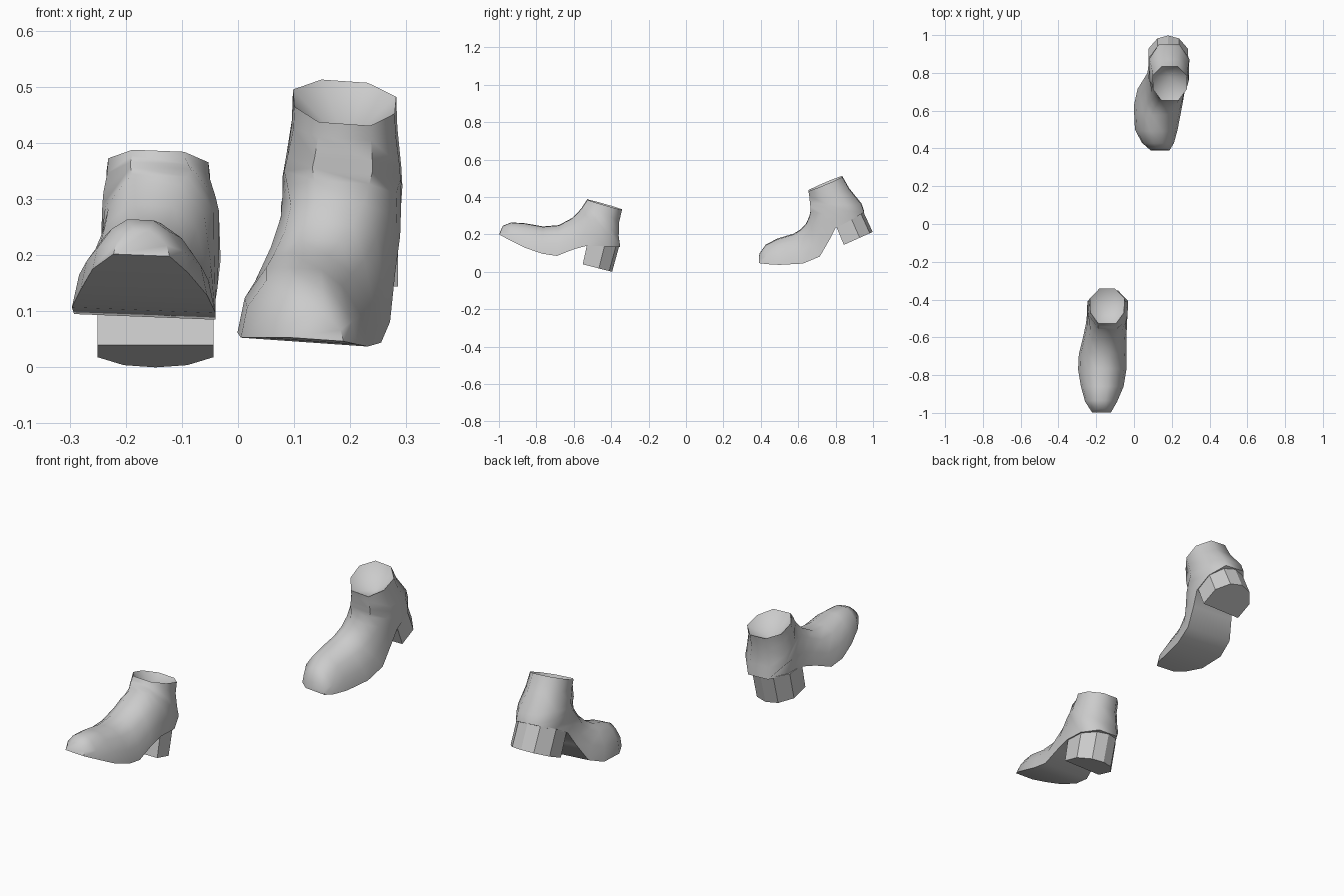
import bpy, bmesh, math
from mathutils import Vector

cube = bpy.data.objects.get("Cube")
if cube:
    bpy.data.objects.remove(cube, do_unlink=True)

# Single grey material
GREY = (0.6, 0.6, 0.6, 1.0)
mat = bpy.data.materials.new("grey")
mat.use_nodes = True
mat.diffuse_color = GREY
bsdf = next(n for n in mat.node_tree.nodes if n.type == 'BSDF_PRINCIPLED')
bsdf.inputs["Base Color"].default_value = GREY
bsdf.inputs["Roughness"].default_value = 0.8


def finish(bm, name, smooth_angle=None):
    bmesh.ops.recalc_face_normals(bm, faces=bm.faces)
    me = bpy.data.meshes.new(name)
    bm.to_mesh(me)
    bm.free()
    me.materials.append(mat)
    ob = bpy.data.objects.new(name, me)
    bpy.context.collection.objects.link(ob)
    if smooth_angle:
        bpy.ops.object.select_all(action='DESELECT')
        ob.select_set(True)
        bpy.context.view_layer.objects.active = ob
        bpy.ops.object.shade_smooth_by_angle(angle=math.radians(smooth_angle))
    return ob


# Half cross-sections (fraction sole->instep or back->front, width factor)
FOOT = [(0, 1.0), (0.42, 0.9), (0.8, 0.6), (1, 0.27)]
SHAFT = [(0, 0.45), (0.28, 1.0), (0.68, 0.97), (1, 0.5)]

# Per ring, toe to rim: half width, blend foot->shaft, sole width factor
WIDTHS = [(.05, 0, 1), (.085, 0, 1), (.113, 0, 1), (.128, 0, 1),
          (.126, .1, 1), (.115, .3, 1), (.109, .5, 1), (.108, .8, .95),
          (.107, 1, .5), (.103, 1, .5), (.094, 1, .45), (.092, 1, .45)]


def boot_upper(name, rings, roll):
    """Loft rings given as (x centre, low y, low z, high y, high z)."""
    bm = bmesh.new()
    loops = []
    for (c, y0, z0, y1, z1), (hw, s, sole) in zip(rings, WIDTHS):
        half = []
        for i, (a, b) in enumerate(zip(FOOT, SHAFT)):
            f = a[0] + (b[0] - a[0]) * s
            w = hw * (sole if i == 0 else a[1] + (b[1] - a[1]) * s)
            half.append((w, y0 + (y1 - y0) * f, z0 + (z1 - z0) * f))
        pts = half + [(-w, y, z) for w, y, z in reversed(half)]
        loops.append([bm.verts.new((c + w, y, z - roll * w)) for w, y, z in pts])
    n = len(loops[0])
    for r0, r1 in zip(loops, loops[1:]):
        for i in range(n):
            j = (i + 1) % n
            bm.faces.new((r0[i], r0[j], r1[j], r1[i]))
    bm.faces.new(loops[0])
    # Sunken fan closing the ankle opening
    rim = loops[-1]
    mid = sum((v.co for v in rim), Vector()) / n
    along = rim[3].co - rim[0].co
    along.x = 0
    along.normalize()
    down = Vector((0, along.z, -along.y))
    if down.z > 0:
        down = -down
    apex = bm.verts.new(mid + down * 0.08)
    for i in range(n):
        bm.faces.new((rim[i], rim[(i + 1) % n], apex))
    return finish(bm, name, 58)


# Heel outline: (x factor, depth fraction front->back)
HEEL = [(1, 0), (1, .55), (.55, .9), (0, 1), (-.55, .9), (-1, .55), (-1, 0)]


def heel_block(name, c, hw, top, bottom):
    """Prism between two (front y, front z, back y, back z) lines."""
    bm = bmesh.new()
    rows = []
    for y0, z0, y1, z1 in (bottom, top):
        rows.append([bm.verts.new((c + hw * u, y0 + (y1 - y0) * f, z0 + (z1 - z0) * f))
                     for u, f in HEEL])
    n = len(HEEL)
    for i in range(n):
        j = (i + 1) % n
        bm.faces.new((rows[0][i], rows[0][j], rows[1][j], rows[1][i]))
    bm.faces.new(rows[0])
    bm.faces.new(rows[1])
    return finish(bm, name)


# Right boot: stepping forward, toe raised
boot_upper("right_boot_upper", [
    (-.172, -.998, .200, -.980, .245), (-.174, -.940, .172, -.935, .263),
    (-.168, -.860, .133, -.860, .258), (-.168, -.770, .102, -.765, .241),
    (-.166, -.690, .090, -.680, .248), (-.155, -.600, .125, -.605, .288),
    (-.146, -.530, .144, -.570, .325), (-.140, -.430, .140, -.556, .342),
    (-.138, -.352, .134, -.548, .355), (-.140, -.360, .190, -.542, .364),
    (-.142, -.357, .270, -.534, .376), (-.142, -.342, .333, -.528, .386),
], 0.04)
heel_block("right_boot_heel", -.147, .103,
           (-.527, .155, -.356, .142), (-.552, .040, -.395, .0))

# Left boot: trailing, heel lifted
boot_upper("left_boot_upper", [
    (.138, .390, .050, .392, .096), (.127, .430, .047, .427, .144),
    (.118, .500, .045, .490, .176), (.127, .625, .053, .577, .202),
    (.145, .715, .090, .615, .226), (.165, .765, .175, .642, .256),
    (.180, .800, .242, .660, .295), (.185, .885, .285, .667, .330),
    (.186, .952, .322, .665, .352), (.188, .938, .362, .663, .370),
    (.190, .872, .444, .659, .408), (.190, .835, .510, .655, .434),
], 0.07)
heel_block("left_boot_heel", .181, .104,
           (.798, .255, .945, .328), (.844, .144, .998, .213))
